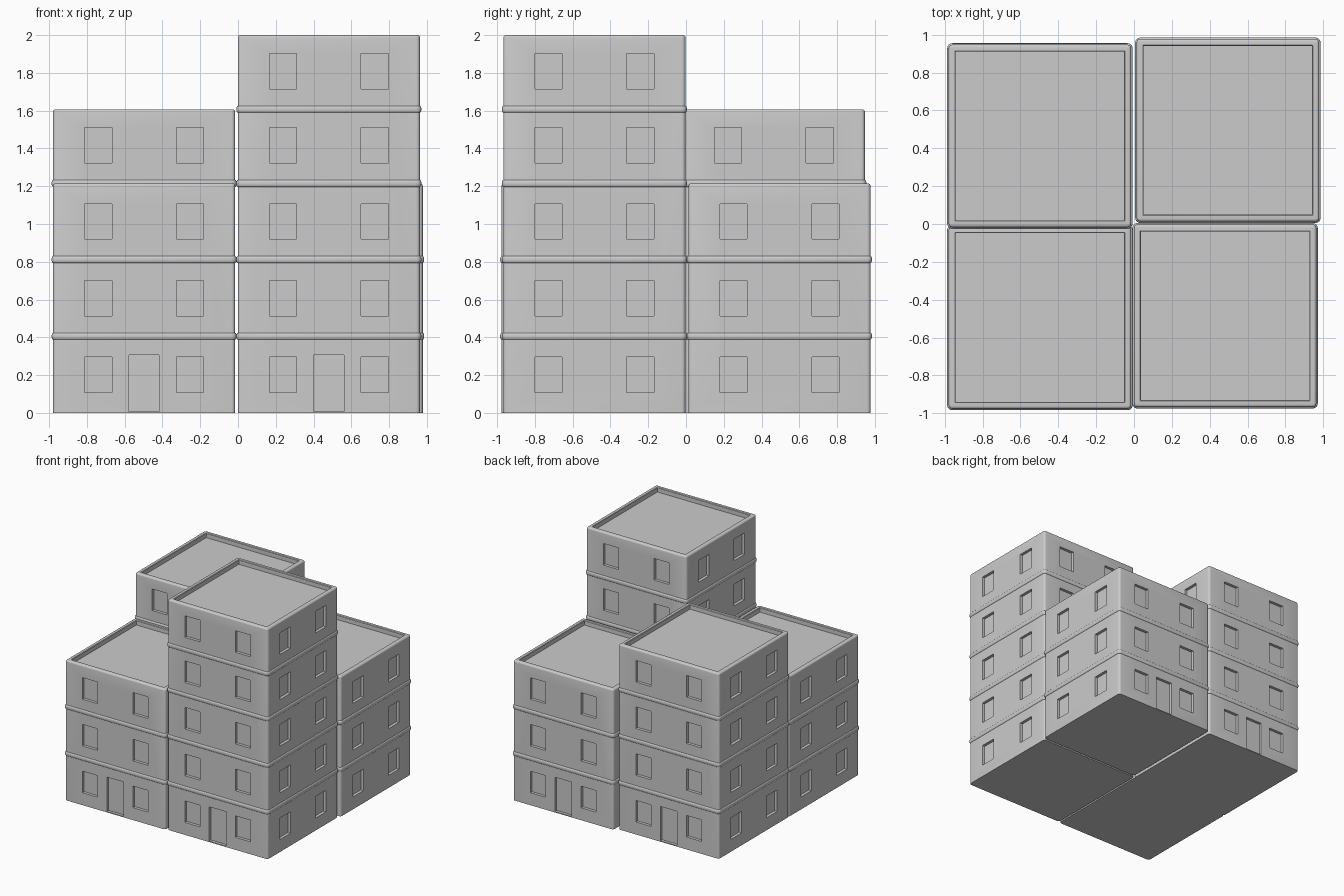
import bpy, bmesh, math
from mathutils import Matrix, Vector

if "Cube" in bpy.data.objects:
    bpy.data.objects.remove(bpy.data.objects["Cube"])

HALF = 0.4823          # half width of every tower
CORNER = 0.02          # rounding of the vertical corners
RIM = 0.037            # parapet thickness
LEVELS = [0, 0.406, 0.812, 1.215, 1.607, 2.0]

plaster = bpy.data.materials.new("grey plaster")
plaster.use_nodes = True
plaster.diffuse_color = (0.6, 0.6, 0.6, 1)
plaster.node_tree.nodes["Principled BSDF"].inputs["Base Color"].default_value = (0.6, 0.6, 0.6, 1)


def add_object(name, bm, location):
    bmesh.ops.recalc_face_normals(bm, faces=bm.faces)
    mesh = bpy.data.meshes.new(name)
    bm.to_mesh(mesh)
    bm.free()
    mesh.materials.append(plaster)
    obj = bpy.data.objects.new(name, mesh)
    obj.location = location
    bpy.context.collection.objects.link(obj)
    return obj


def smooth(obj):
    obj.data.shade_smooth()
    obj.data.set_sharp_from_angle(angle=math.radians(35))


def rounded_loop(bm, inset, z, steps=4):
    """One ring of vertices around a rounded square."""
    radius = max(CORNER - inset, 0.002)
    core = HALF - inset - radius
    ring = []
    for corner in range(4):
        turn = corner * math.pi / 2
        centre = Matrix.Rotation(turn, 3, "Z") @ Vector((core, core, z))
        for i in range(steps + 1):
            a = turn + i / steps * math.pi / 2
            ring.append(bm.verts.new(centre + Vector((math.cos(a), math.sin(a), 0)) * radius))
    return ring


def loft(name, profile, location, capped):
    """Skin rounded squares along a profile of (inset, height) points."""
    bm = bmesh.new()
    rings = [rounded_loop(bm, inset, z) for inset, z in profile]
    for low, high in zip(rings, rings[1:]):
        for i in range(len(low)):
            j = (i + 1) % len(low)
            bm.faces.new((low[i], low[j], high[j], high[i]))
    if capped:
        bm.faces.new(rings[0][::-1])
        bm.faces.new(rings[-1])
    return add_object(name, bm, location)


def body_profile(top):
    """Wall, rounded parapet and sunken roof."""
    r, sunk = 0.014, 0.04
    arc = [(r - r * math.cos(a), top - r + r * math.sin(a))
           for a in [i * math.pi / 8 for i in range(5)]]
    inner = [(RIM - 0.004, top), (RIM, top - 0.004), (RIM, top - sunk)]
    return [(0, 0)] + arc + inner


def opening(bm, side, across, low, width, height, depth=0.025):
    """A box that cuts one recess into one side."""
    size = Matrix.Diagonal((width, depth * 2, height, 1))
    place = Matrix.Translation((across, -HALF, low + height / 2))
    turn = Matrix.Rotation(side * math.pi / 2, 4, "Z")
    bmesh.ops.create_cube(bm, size=1, matrix=turn @ place @ size)


def tower(name, x, y, storeys, door_side):
    spot = (x, y, 0)
    body = loft(name + "_walls", body_profile(LEVELS[storeys]), spot, True)

    # Recessed windows on all sides and one door
    bm = bmesh.new()
    for side in range(4):
        for level in LEVELS[:storeys]:
            for across in (-0.243, 0.243):
                opening(bm, side, across, level + 0.108, 0.144, 0.187)
    opening(bm, door_side, 0, 0.008, 0.16, 0.298)
    cutter = add_object(name + "_cutter", bm, spot)
    cutter.hide_render = True
    cut = body.modifiers.new("openings", "BOOLEAN")
    cut.operation = "DIFFERENCE"
    cut.solver = "EXACT"
    cut.object = cutter
    bpy.context.view_layer.objects.active = body
    bpy.ops.object.modifier_apply(modifier=cut.name)
    bpy.data.objects.remove(cutter)
    smooth(body)

    # Rounded bands between storeys
    for n, level in enumerate(LEVELS[1:storeys], 1):
        bulge = [(-0.0075 * math.cos(a), level + 0.018 * math.sin(a))
                 for a in [i * math.pi / 8 for i in range(-4, 5)]]
        smooth(loft(f"{name}_band_{n}", bulge, spot, False))


# Sides count counter-clockwise from the front: 0 front, 1 +x, 2 back, 3 -x
tower("front_right_tower", -0.497, -0.494, 3, 0)
tower("front_left_tower", 0.481, -0.485, 5, 0)
tower("back_right_tower", -0.497, 0.465, 4, 2)
tower("back_left_tower", 0.496, 0.495, 3, 2)
